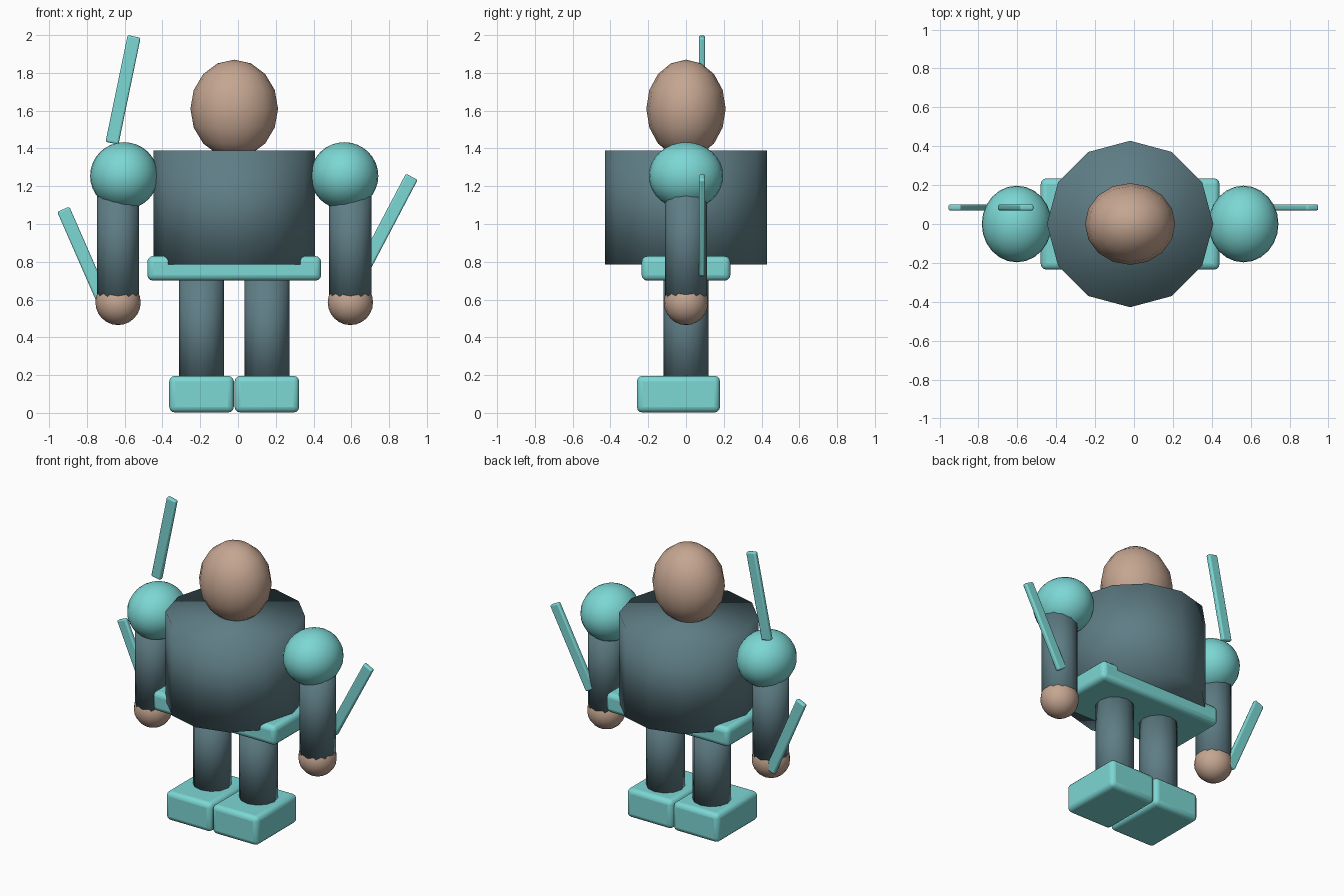
import bpy
from math import atan2, hypot
from mathutils import Vector

cube = bpy.data.objects.get("Cube")
if cube:
    bpy.data.objects.remove(cube, do_unlink=True)


def material(name, rgb):
    m = bpy.data.materials.new(name)
    m.use_nodes = True
    m.diffuse_color = (*rgb, 1)
    m.node_tree.nodes["Principled BSDF"].inputs["Base Color"].default_value = (*rgb, 1)
    return m


teal = material("teal", (0.20, 0.68, 0.66))
slate = material("slate", (0.113, 0.205, 0.235))
tan = material("tan", (0.56, 0.38, 0.285))

MID = -0.02  # body axis


def finish(name, mat):
    ob = bpy.context.object
    ob.name = ob.data.name = name
    ob.data.materials.append(mat)
    bpy.ops.object.shade_smooth()
    return ob


def ball(name, mat, loc, radii, segments, rings):
    bpy.ops.mesh.primitive_uv_sphere_add(segments=segments, ring_count=rings, radius=1, location=loc)
    bpy.context.object.scale = radii
    return finish(name, mat)


def column(name, mat, x, radius, z0, z1):
    bpy.ops.mesh.primitive_cylinder_add(vertices=12, radius=radius, depth=z1 - z0,
                                        location=(x, 0, (z0 + z1) / 2))
    return finish(name, mat)


def block(name, mat, loc, size, bevel, tilt=0):
    bpy.ops.mesh.primitive_cube_add(size=1, location=loc, rotation=(0, tilt, 0))
    ob = bpy.context.object
    for v in ob.data.vertices:
        v.co = v.co * Vector(size)
    mod = ob.modifiers.new("rounded_edges", "BEVEL")
    mod.width = bevel
    mod.segments = 3
    finish(name, mat)
    bpy.ops.object.shade_smooth_by_angle()
    return ob


def fin(name, low, high):
    # thin flat bar between two (x, z) points behind the arm
    dx, dz = high[0] - low[0], high[1] - low[1]
    centre = ((low[0] + high[0]) / 2, 0.085, (low[1] + high[1]) / 2)
    return block(name, teal, centre, (0.07, 0.032, hypot(dx, dz)), 0.01, atan2(dx, dz))


# Head, torso and pelvis
ball("head", tan, (MID, 0, 1.61), (0.232, 0.21, 0.26), 16, 8)
column("torso", slate, MID, 0.428, 0.785, 1.39)
block("pelvis", teal, (MID, 0, 0.765), (0.92, 0.47, 0.13), 0.03)

# Limbs on both sides
for side, s in (("right", -1), ("left", 1)):
    ball(side + "_shoulder", teal, (MID + s * 0.583, 0, 1.255), (0.18, 0.197, 0.178), 24, 16)
    column(side + "_arm", slate, MID + s * 0.615, 0.112, 0.6, 1.2)
    ball(side + "_hand", tan, (MID + s * 0.615, 0, 0.585), (0.12, 0.117, 0.12), 16, 12)
    column(side + "_leg", slate, MID + s * 0.173, 0.119, 0.15, 0.72)
    block(side + "_foot", teal, (MID + s * 0.173, -0.04, 0.099), (0.342, 0.44, 0.194), 0.03)

# Flat fins on the shoulder and forearms
fin("right_shoulder_fin", (-0.667, 1.428), (-0.55, 1.993))
fin("right_forearm_fin", (-0.694, 0.55), (-0.925, 1.078))
fin("left_forearm_fin", (0.65, 0.737), (0.92, 1.25))
